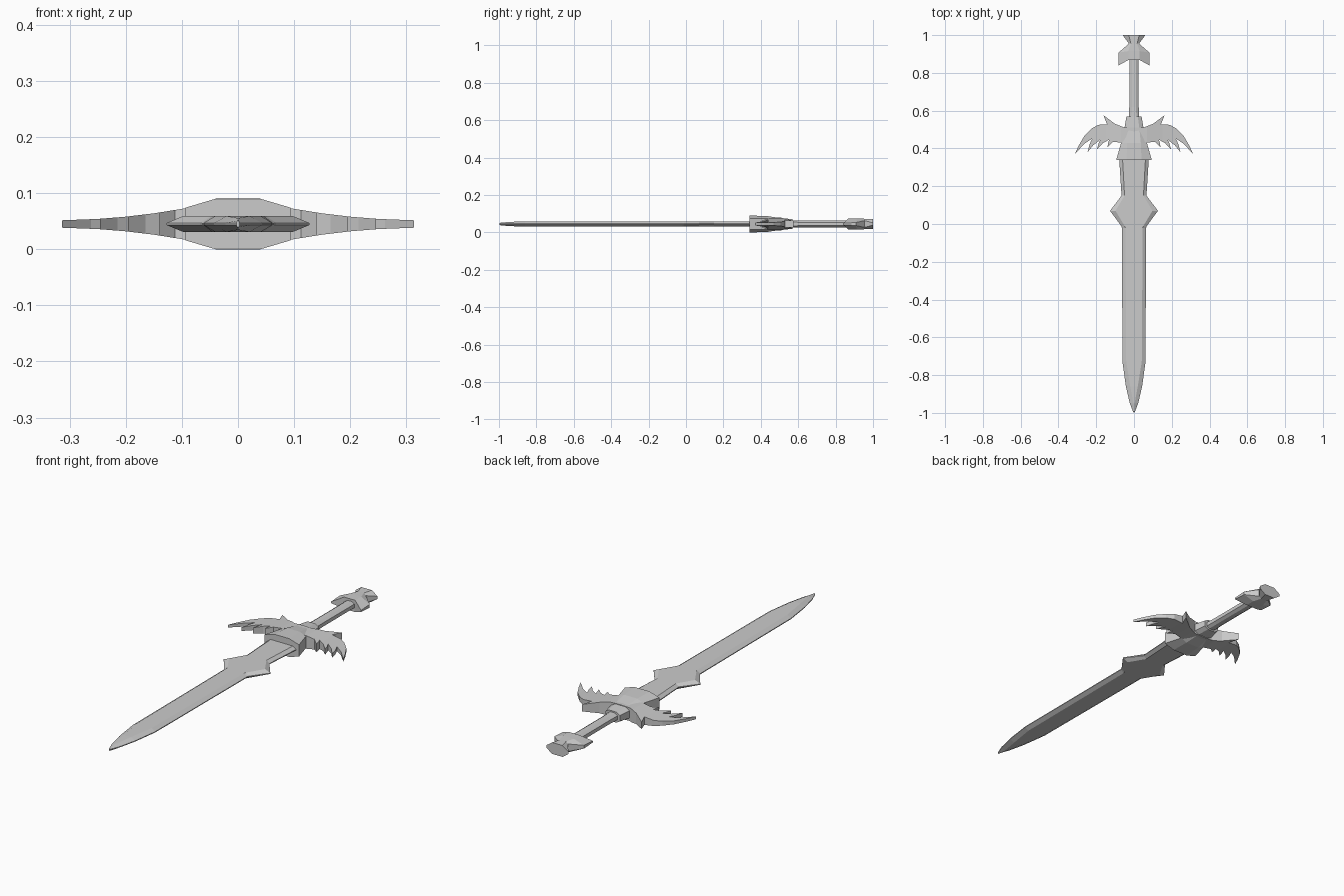
import bpy, bmesh
from mathutils import Vector

ZC = 0.045  # mid-plane height of the sword


def finish(name, bm):
    bmesh.ops.remove_doubles(bm, verts=bm.verts, dist=0.0004)
    bmesh.ops.recalc_face_normals(bm, faces=bm.faces)
    mesh = bpy.data.meshes.new(name)
    bm.to_mesh(mesh)
    bm.free()
    ob = bpy.data.objects.new(name, mesh)
    bpy.context.collection.objects.link(ob)
    return ob


def loft(name, stations):
    """Bevelled bar along y. Station: y of flat, y of edge, half width,
    flat half width, edge half thickness, flat half thickness."""
    bm = bmesh.new()
    rings = []
    for yf, ye, w, f, e, t in stations:
        pts = [(w, ye, e), (f, yf, t), (-f, yf, t), (-w, ye, e),
               (-w, ye, -e), (-f, yf, -t), (f, yf, -t), (w, ye, -e)]
        rings.append([bm.verts.new((x, y, ZC + z)) for x, y, z in pts])
    for a, b in zip(rings, rings[1:]):
        for i in range(8):
            j = (i + 1) % 8
            bm.faces.new((a[i], a[j], b[j], b[i]))
    for r in (rings[0], rings[-1]):
        for q in ((0, 1, 6, 7), (1, 2, 5, 6), (2, 3, 4, 5)):
            bm.faces.new([r[i] for i in q])
    return finish(name, bm)


def simple(y, w, f, e, t):
    return (y, y, w, f, e, t)


# Blade with side barbs and a tapering point
loft("blade", [simple(*s) for s in (
    (-0.998, 0.003, 0.001, 0.002, 0.006),
    (-0.95, 0.022, 0.003, 0.002, 0.011),
    (-0.86, 0.043, 0.020, 0.002, 0.014),
    (-0.73, 0.061, 0.041, 0.002, 0.014),
    (-0.02, 0.064, 0.046, 0.002, 0.014),
    (-0.01, 0.068, 0.050, 0.002, 0.014),
    (0.07, 0.127, 0.098, 0.002, 0.014),
    (0.15, 0.066, 0.050, 0.002, 0.014),
    (0.37, 0.080, 0.062, 0.002, 0.014))])

# Central guard block, narrowing into the grip collar
loft("guard_block", [simple(*s) for s in (
    (0.34, 0.094, 0.040, 0.029, 0.045),
    (0.43, 0.068, 0.036, 0.029, 0.043),
    (0.51, 0.050, 0.028, 0.018, 0.031),
    (0.57, 0.040, 0.020, 0.014, 0.026))])

# Octagonal grip
loft("grip", [simple(*s) for s in (
    (0.55, 0.028, 0.013, 0.010, 0.020),
    (0.62, 0.025, 0.011, 0.009, 0.018),
    (0.90, 0.025, 0.011, 0.009, 0.018))])

# Pommel with swept prongs, pinched waist and flared end
loft("pommel", [
    (0.868, 0.84, 0.081, 0.030, 0.004, 0.029),
    (0.915, 0.908, 0.081, 0.030, 0.008, 0.029),
    (0.955, 0.955, 0.027, 0.016, 0.018, 0.028),
    (1.0, 1.0, 0.060, 0.028, 0.006, 0.028)])

# Feathered guard wings: outline, sliced so thickness can thin outward
outline = [(0.0, 0.51), (0.05, 0.51), (0.10, 0.53), (0.162, 0.576),
           (0.143, 0.528), (0.19, 0.525), (0.225, 0.505), (0.262, 0.468),
           (0.29, 0.42), (0.314, 0.37), (0.262, 0.425), (0.222, 0.452),
           (0.236, 0.42), (0.246, 0.38), (0.215, 0.418), (0.178, 0.446),
           (0.188, 0.425), (0.196, 0.396), (0.165, 0.428), (0.132, 0.446),
           (0.137, 0.43), (0.14, 0.408), (0.112, 0.434), (0.07, 0.432),
           (0.0, 0.43)]
steps = [(0.0, 0.034), (0.07, 0.032), (0.10, 0.027), (0.15, 0.019),
         (0.20, 0.013), (0.25, 0.009), (0.33, 0.006)]


def wing_thickness(x):
    for (x0, t0), (x1, t1) in zip(steps, steps[1:]):
        if x <= x1:
            return t0 + (t1 - t0) * (x - x0) / (x1 - x0)
    return steps[-1][1]


bm = bmesh.new()
bm.faces.new([bm.verts.new((x, y, 0)) for x, y in outline])
bmesh.ops.triangulate(bm, faces=bm.faces[:])
for x, _ in steps[1:-1]:
    bmesh.ops.bisect_plane(bm, geom=bm.verts[:] + bm.edges[:] + bm.faces[:],
                           plane_co=Vector((x, 0, 0)), plane_no=Vector((1, 0, 0)))
ext = bmesh.ops.extrude_face_region(bm, geom=bm.faces[:], use_keep_orig=True)
top = {v for v in ext["geom"] if isinstance(v, bmesh.types.BMVert)}
for v in bm.verts:
    t = wing_thickness(v.co.x)
    v.co.z = ZC + (t if v in top else -t)
wings = finish("guard_wings", bm)
wings.modifiers.new("mirror", 'MIRROR').use_axis[0] = True
